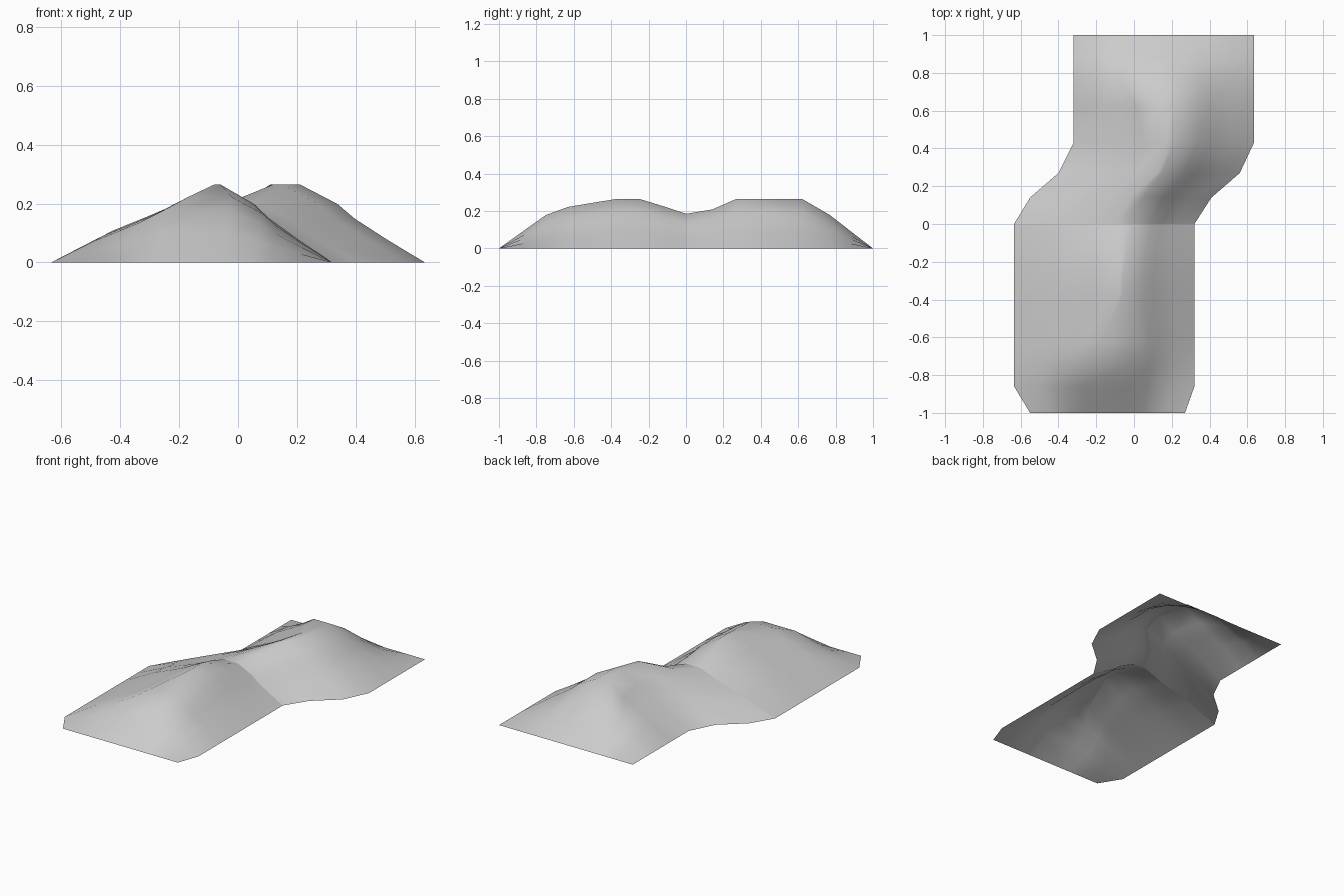
import bpy
import bmesh

cube = bpy.data.objects.get("Cube")
if cube:
    bpy.data.objects.remove(cube, do_unlink=True)

# Plain grey rock
grey = bpy.data.materials.new("plain_grey")
grey.use_nodes = True
colour = (0.6, 0.6, 0.6, 1)
grey.diffuse_color = colour
grey.node_tree.nodes["Principled BSDF"].inputs["Base Color"].default_value = colour

# Flank shapes: fraction from the foot to the crest, share of the crest height
LEFT_FLANK = [(0, 0), (0.38, 0.41), (0.58, 0.58), (0.77, 0.75), (1, 1)]
RIGHT_FLANK = [(0, 0), (0.3, 0.29), (0.56, 0.56), (0.7, 0.75), (1, 1)]

# Cross-sections: y, left foot x, crest start x, crest end x, right foot x, crest height
SADDLE = (0, -0.635, -0.1, 0.0, 0.32, 0.185)
FRONT = [
    (-1, -0.55, -0.27, -0.04, 0.27, 0),
    (-0.86, -0.635, -0.27, -0.04, 0.32, 0.1),
    (-0.75, -0.635, -0.25, -0.03, 0.32, 0.178),
    (-0.63, -0.635, -0.17, -0.02, 0.32, 0.222),
    (-0.37, -0.635, -0.08, -0.06, 0.32, 0.265),
    (-0.25, -0.635, -0.08, -0.06, 0.32, 0.265),
    (-0.12, -0.635, -0.1, -0.04, 0.32, 0.225),
    SADDLE,
]
BACK = [
    SADDLE,
    (0.14, -0.55, -0.02, 0.05, 0.41, 0.208),
    (0.27, -0.40, 0.12, 0.15, 0.56, 0.265),
    (0.43, -0.32, 0.16, 0.21, 0.635, 0.265),
    (0.62, -0.32, 0.11, 0.21, 0.635, 0.265),
    (0.77, -0.32, 0.0, 0.22, 0.635, 0.178),
    (0.88, -0.32, 0.0, 0.22, 0.635, 0.092),
    (1, -0.32, 0.0, 0.22, 0.635, 0),
]


def section(bm, y, left, crest_a, crest_b, right, height):
    """One row of points, up one flank and down the other."""
    up = [(left + (crest_a - left) * t, y, height * h) for t, h in LEFT_FLANK]
    down = [(right + (crest_b - right) * t, y, height * h) for t, h in reversed(RIGHT_FLANK)]
    return [bm.verts.new(p) for p in up + down]


def hill(name, rows):
    """Open shell skinned over the cross-sections."""
    bm = bmesh.new()
    lines = [section(bm, *row) for row in rows]
    for a, b in zip(lines, lines[1:]):
        for i in range(len(a) - 1):
            bm.faces.new((a[i], a[i + 1], b[i + 1], b[i])).smooth = True
    bm.normal_update()
    for face in bm.faces:
        if face.normal.z < 0:
            face.normal_flip()
    mesh = bpy.data.meshes.new(name)
    bm.to_mesh(mesh)
    bm.free()
    mesh.materials.append(grey)
    obj = bpy.data.objects.new(name, mesh)
    bpy.context.collection.objects.link(obj)


hill("front_hill", FRONT)
hill("back_hill", BACK)
